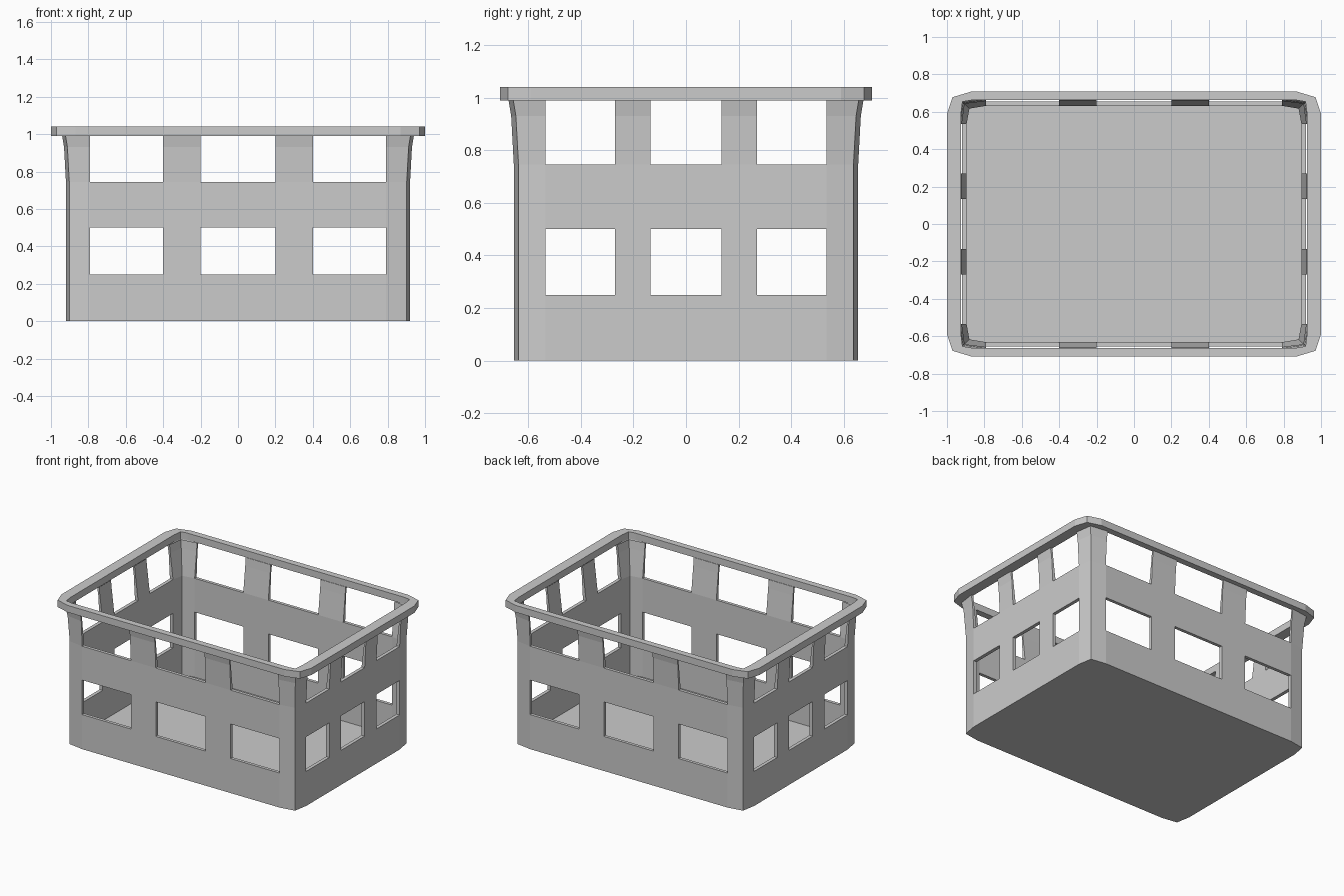
import bpy, bmesh

if "Cube" in bpy.data.objects:
    bpy.data.objects.remove(bpy.data.objects["Cube"])

XS = [-0.79, -0.40, -0.20, 0.20, 0.40, 0.79]
YS = [-0.535, -0.27, -0.135, 0.135, 0.27, 0.535]


def mesh_object(name, bm):
    bmesh.ops.recalc_face_normals(bm, faces=bm.faces)
    me = bpy.data.meshes.new(name)
    bm.to_mesh(me)
    bm.free()
    ob = bpy.data.objects.new(name, me)
    bpy.context.collection.objects.link(ob)
    return ob


def outline(hx, hy, inset, xs=XS, ys=YS):
    """Counter-clockwise plan: a run of stops per side plus one corner point."""
    cx, cy = hx - inset, hy - inset
    pts = [(x, -hy) for x in xs] + [(cx, -cy)]
    pts += [(hx, y) for y in ys] + [(cx, cy)]
    pts += [(x, hy) for x in reversed(xs)] + [(-cx, cy)]
    pts += [(-hx, y) for y in reversed(ys)] + [(-cx, -cy)]
    return pts


# Walls: grid of cells with window openings, flaring out under the rim
levels = [(0.0, 0, 0), (0.25, 0, 0), (0.5, 0, 0), (0.745, 0, 0),
          (0.93, 0.01, 0.022), (0.99, 0.02, 0.028)]
bm = bmesh.new()
outer, inner = [], []
for z, fo, fi in levels:
    outer.append([bm.verts.new((x, y, z)) for x, y in outline(0.92 + fo, 0.655 + fo, 0.018)])
    inner.append([bm.verts.new((x, y, z)) for x, y in outline(0.895 + fi, 0.632 + fi, 0.015)])
n, rows = len(outer[0]), len(levels) - 1


def is_open(row, col):
    return row in (1, 3, 4) and (col % n) % 7 in (0, 2, 4)


for r in range(rows):
    for c in range(n):
        d = (c + 1) % n
        if is_open(r, c):
            # Window reveals
            for rr, edge in ((r - 1, r), (r + 1, r + 1)):
                if rr < rows and not is_open(rr, c):
                    bm.faces.new((outer[edge][c], outer[edge][d], inner[edge][d], inner[edge][c]))
            for col, k in ((c - 1, c), (c + 1, d)):
                if not is_open(r, col):
                    bm.faces.new((outer[r][k], outer[r + 1][k], inner[r + 1][k], inner[r][k]))
        else:
            for ring in (outer, inner):
                bm.faces.new((ring[r][c], ring[r][d], ring[r + 1][d], ring[r + 1][c]))
mesh_object("crate_walls", bm)

# Floor: slab filling the bottom of the walls
bm = bmesh.new()
low = [bm.verts.new((x, y, 0)) for x, y in outline(0.92, 0.655, 0.018)]
high = [bm.verts.new((x, y, 0.03)) for x, y in outline(0.90, 0.637, 0.015)]
bm.faces.new(low)
bm.faces.new(high)
mesh_object("crate_floor", bm)

# Rim: flat band with cut corners
bm = bmesh.new()
ends = dict(xs=[-0.87, 0.87], ys=[-0.59, 0.59])
rings = []
for hx, hy, inset, z in ((1.0, 0.708, 0.03, 0.99), (1.0, 0.708, 0.03, 1.04),
                         (0.925, 0.662, 0.008, 1.04), (0.925, 0.662, 0.008, 0.99)):
    rings.append([bm.verts.new((x, y, z)) for x, y in outline(hx, hy, inset, **ends)])
for k in range(4):
    a, b = rings[k], rings[(k + 1) % 4]
    for i in range(len(a)):
        j = (i + 1) % len(a)
        bm.faces.new((a[i], a[j], b[j], b[i]))
mesh_object("crate_rim", bm)
